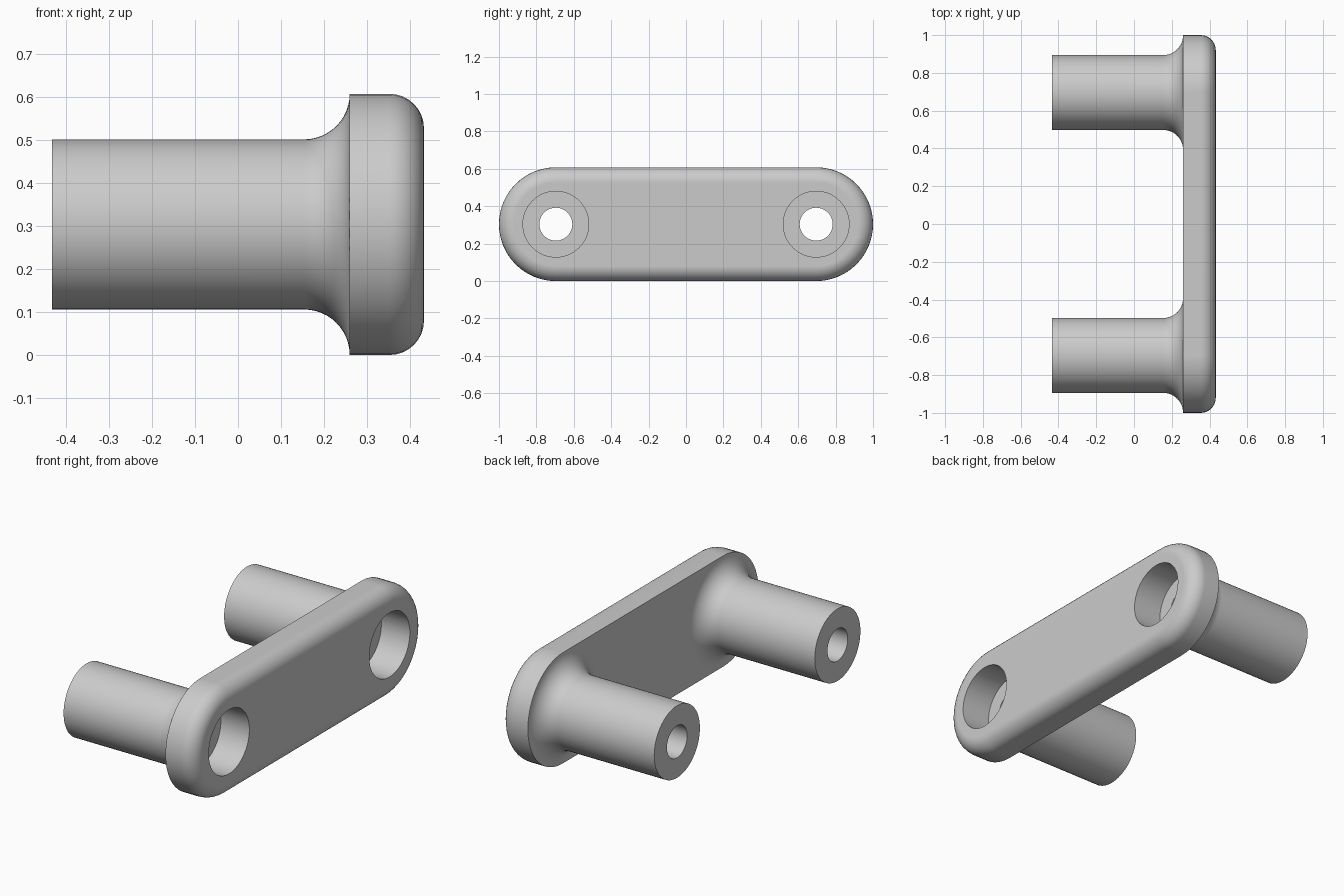
import bpy
import bmesh
from math import sin, cos, pi

cube = bpy.data.objects.get("Cube")
if cube:
    bpy.data.objects.remove(cube)

MID_Z = 0.304        # height of the hole axes
POST_Y = 0.696       # distance of each post from the middle
BACK, FRONT, TIP = 0.26, 0.433, -0.433   # plate faces and post tip along x
END_R, POST_R, BORE_R, SOCKET_R = 0.304, 0.198, 0.088, 0.176
ROUND = 0.08         # rounding of the plate's outer rim

grey = bpy.data.materials.new("plain grey")
grey.use_nodes = True
COLOUR = (0.6, 0.6, 0.6, 1)
grey.diffuse_color = COLOUR
grey.node_tree.nodes["Principled BSDF"].inputs["Base Color"].default_value = COLOUR


def make_object(name, bm):
    bmesh.ops.recalc_face_normals(bm, faces=bm.faces)
    mesh = bpy.data.meshes.new(name)
    bm.to_mesh(mesh)
    bm.free()
    mesh.materials.append(grey)
    obj = bpy.data.objects.new(name, mesh)
    bpy.context.collection.objects.link(obj)
    return obj


def bridge(bm, a, b):
    n = len(a)
    for i in range(n):
        bm.faces.new((a[i], a[(i + 1) % n], b[(i + 1) % n], b[i]))


def lathe(name, profile, y, steps=64):
    """Turn a closed (x, radius) outline around an axis along x."""
    bm = bmesh.new()
    rings = [[bm.verts.new((x, y + r * cos(2 * pi * i / steps),
                            MID_Z + r * sin(2 * pi * i / steps)))
              for i in range(steps)] for x, r in profile]
    for k, ring in enumerate(rings):
        bridge(bm, ring, rings[(k + 1) % len(rings)])
    return make_object(name, bm)


def stadium(bm, x, r, steps=24):
    """Ring with two straight sides and two round ends."""
    ring = []
    for side in (1, -1):
        for i in range(steps + 1):
            a = pi * i / steps
            ring.append(bm.verts.new((x, side * (POST_Y + r * sin(a)),
                                      MID_Z + side * r * cos(a))))
    return ring


def finish(obj):
    bpy.ops.object.select_all(action="DESELECT")
    obj.select_set(True)
    bpy.context.view_layer.objects.active = obj
    for mod in list(obj.modifiers):
        bpy.ops.object.modifier_apply(modifier=mod.name)
    bpy.ops.object.shade_smooth_by_angle(angle=pi / 6)
    weighted = obj.modifiers.new("even flats", "WEIGHTED_NORMAL")
    weighted.keep_sharp = True


# Plate with a rounded outer rim
bm = bmesh.new()
outline = [(BACK, END_R)]
for i in range(9):
    a = pi / 2 * i / 8
    outline.append((FRONT - ROUND + ROUND * sin(a), END_R - ROUND + ROUND * cos(a)))
rings = [stadium(bm, x, r) for x, r in outline]
for a, b in zip(rings, rings[1:]):
    bridge(bm, a, b)
bm.faces.new(rings[0])
bm.faces.new(rings[-1])
plate = make_object("plate", bm)

# Flared hollow posts, and the wide sockets cut through the plate above them
flare = END_R - POST_R
post_outline = [(TIP, BORE_R), (TIP, POST_R)]
for i in range(13):
    a = pi / 2 * i / 12
    post_outline.append((BACK - flare + flare * sin(a), END_R - flare * cos(a)))
post_outline.append((BACK, BORE_R))

for side, label in ((-1, "front"), (1, "back")):
    y = side * POST_Y
    finish(lathe(label + "_post", post_outline, y))
    tiny = 0.0005
    cutter = lathe(label + "_socket_cutter",
                   [(BACK - 0.1, tiny), (BACK - 0.1, SOCKET_R),
                    (FRONT + 0.1, SOCKET_R), (FRONT + 0.1, tiny)], y)
    # Close the cutter into a solid drum
    bm = bmesh.new()
    bm.from_mesh(cutter.data)
    bmesh.ops.delete(bm, geom=[v for v in bm.verts
                               if abs(v.co.y - y) < 0.01 and abs(v.co.z - MID_Z) < 0.01],
                     context="VERTS")
    bmesh.ops.holes_fill(bm, edges=bm.edges)
    bmesh.ops.recalc_face_normals(bm, faces=bm.faces)
    bm.to_mesh(cutter.data)
    bm.free()
    cutter.hide_render = True
    cut = plate.modifiers.new(label + " socket", "BOOLEAN")
    cut.operation = "DIFFERENCE"
    cut.solver = "EXACT"
    cut.object = cutter

finish(plate)
for label in ("front", "back"):
    bpy.data.objects.remove(bpy.data.objects[label + "_socket_cutter"])
